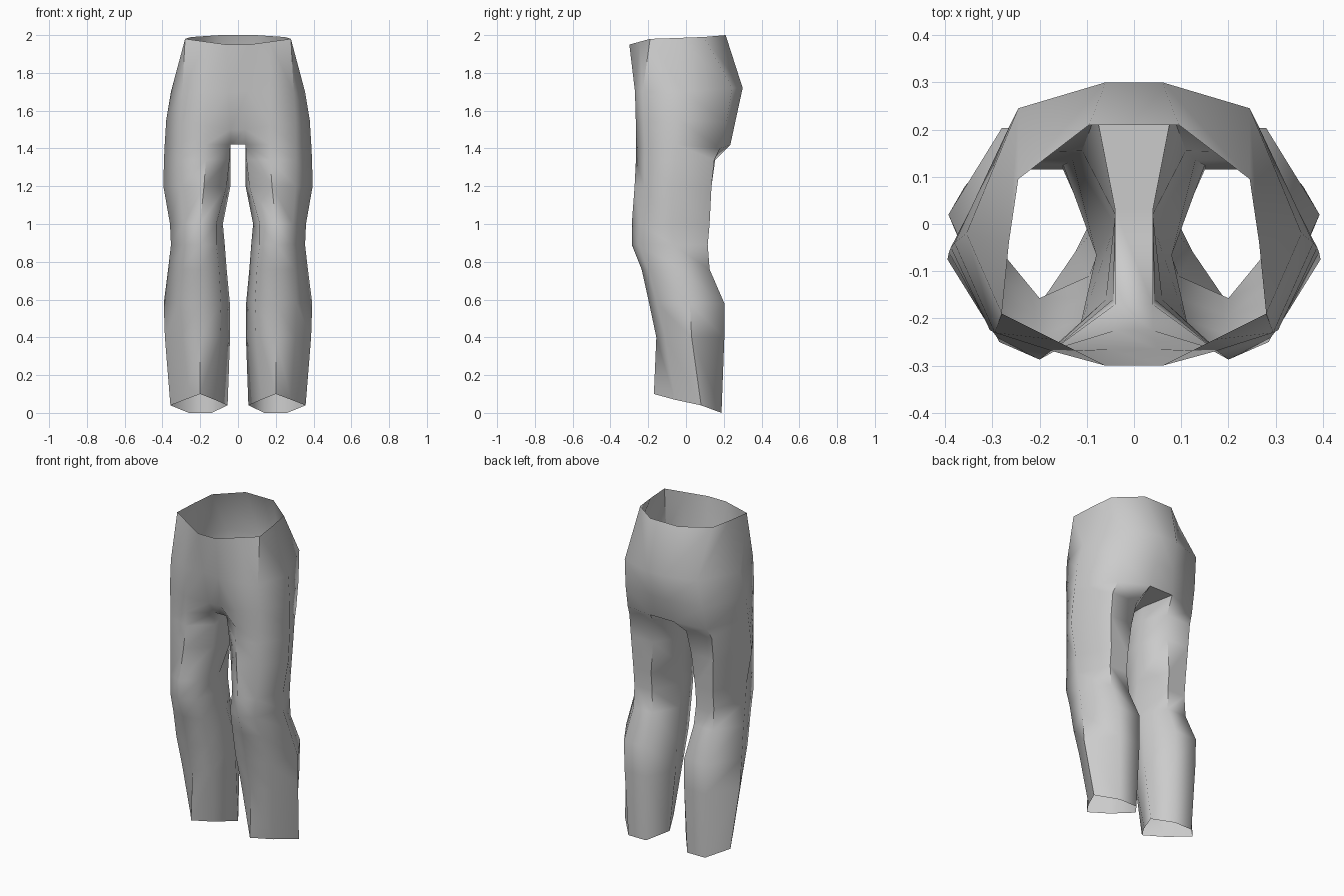
import bpy
import bmesh
import math

cube = bpy.data.objects.get("Cube")
if cube:
    bpy.data.objects.remove(cube, do_unlink=True)

cloth = bpy.data.materials.new("pale grey cloth")
cloth.use_nodes = True
cloth.diffuse_color = (0.6, 0.6, 0.6, 1)
cloth.node_tree.nodes["Principled BSDF"].inputs["Base Color"].default_value = (0.6, 0.6, 0.6, 1)

bm = bmesh.new()


def ring(*points):
    """Vertices of one half ring and its mirror image."""
    return [[bm.verts.new((s * x, y, z)) for x, y, z in points] for s in (1, -1)]


def level(z, *points):
    return ring(*[(x, y, z) for x, y in points])


def bridge(upper, lower, closed):
    for a, b in zip(upper, lower):
        n = len(a)
        for i in range(n if closed else n - 1):
            j = (i + 1) % n
            bm.faces.new((a[i], a[j], b[j], b[i]))


def join_sides(quad_rings, i, j):
    """Face across the middle, between two points and their mirror images."""
    (a, b), (c, d) = quad_rings
    bm.faces.new((a[i], b[i], d[j], c[j]))


# Seat: front inner, front, front outer, outer, back outer, back inner
waist = ring((.06, -.30, 1.95), (.17, -.245, 1.965), (.28, -.19, 1.98),
             (.265, -.04, 1.985), (.245, .095, 1.99), (.095, .21, 2.0))
hip = ring((.05, -.265, 1.70), (.17, -.27, 1.70), (.295, -.23, 1.70),
           (.355, -.02, 1.70), (.245, .245, 1.72), (.06, .30, 1.72))
seat = ring((.04, -.225, 1.50), (.17, -.265, 1.52), (.305, -.225, 1.54),
            (.38, -.04, 1.55), (.26, .215, 1.54), (.06, .265, 1.56))
bridge(waist, hip, False)
bridge(hip, seat, False)
for pair in ((waist, hip), (hip, seat)):
    for i in (0, 5):
        join_sides(pair, i, i)

# Crotch: the same points with an inner one, where the legs part
crotch = ring((.04, -.17, 1.42), (.17, -.265, 1.42), (.305, -.22, 1.42),
              (.388, -.05, 1.42), (.27, .18, 1.40), (.08, .235, 1.42), (.04, .03, 1.42))
bridge(seat, [side[:6] for side in crotch], False)
join_sides((seat, crotch), 0, 0)
join_sides((seat, crotch), 5, 5)
join_sides((crotch, crotch), 0, 6)
join_sides((crotch, crotch), 6, 5)

# Legs: thigh, knee, calf and slanted hem
legs = [
    level(1.34, (.045, -.16), (.17, -.265), (.305, -.22), (.392, -.06),
          (.28, .15), (.11, .155), (.04, .02)),
    level(1.20, (.06, -.16), (.18, -.272), (.305, -.22), (.395, -.075),
          (.28, .135), (.13, .135), (.04, .0)),
    level(1.00, (.115, -.22), (.20, -.287), (.29, -.24), (.36, -.075),
          (.27, .125), (.15, .125), (.08, -.065)),
    level(0.89, (.115, -.24), (.20, -.287), (.285, -.25), (.355, -.07),
          (.27, .115), (.15, .115), (.07, -.065)),
    level(0.76, (.10, -.20), (.20, -.235), (.30, -.20), (.37, -.03),
          (.27, .125), (.14, .125), (.06, -.02)),
    level(0.58, (.09, -.155), (.20, -.195), (.31, -.155), (.393, .02),
          (.28, .203), (.13, .203), (.043, .03)),
    level(0.40, (.095, -.11), (.20, -.157), (.305, -.11), (.387, .03),
          (.275, .203), (.13, .203), (.042, .04)),
    ring((.125, -.06, .07), (.20, -.17, .10), (.28, -.06, .07), (.358, .08, .04),
         (.26, .188, 0), (.14, .188, 0), (.055, .08, .04)),
]
upper = crotch
for lower in legs:
    bridge(upper, lower, True)
    upper = lower

bmesh.ops.recalc_face_normals(bm, faces=bm.faces)
mesh = bpy.data.meshes.new("trousers")
bm.to_mesh(mesh)
bm.free()
mesh.materials.append(cloth)
trousers = bpy.data.objects.new("trousers", mesh)
bpy.context.collection.objects.link(trousers)

# Soft shading that keeps the folds
bpy.ops.object.select_all(action='DESELECT')
trousers.select_set(True)
bpy.context.view_layer.objects.active = trousers
bpy.ops.object.shade_smooth_by_angle(angle=math.radians(60))
